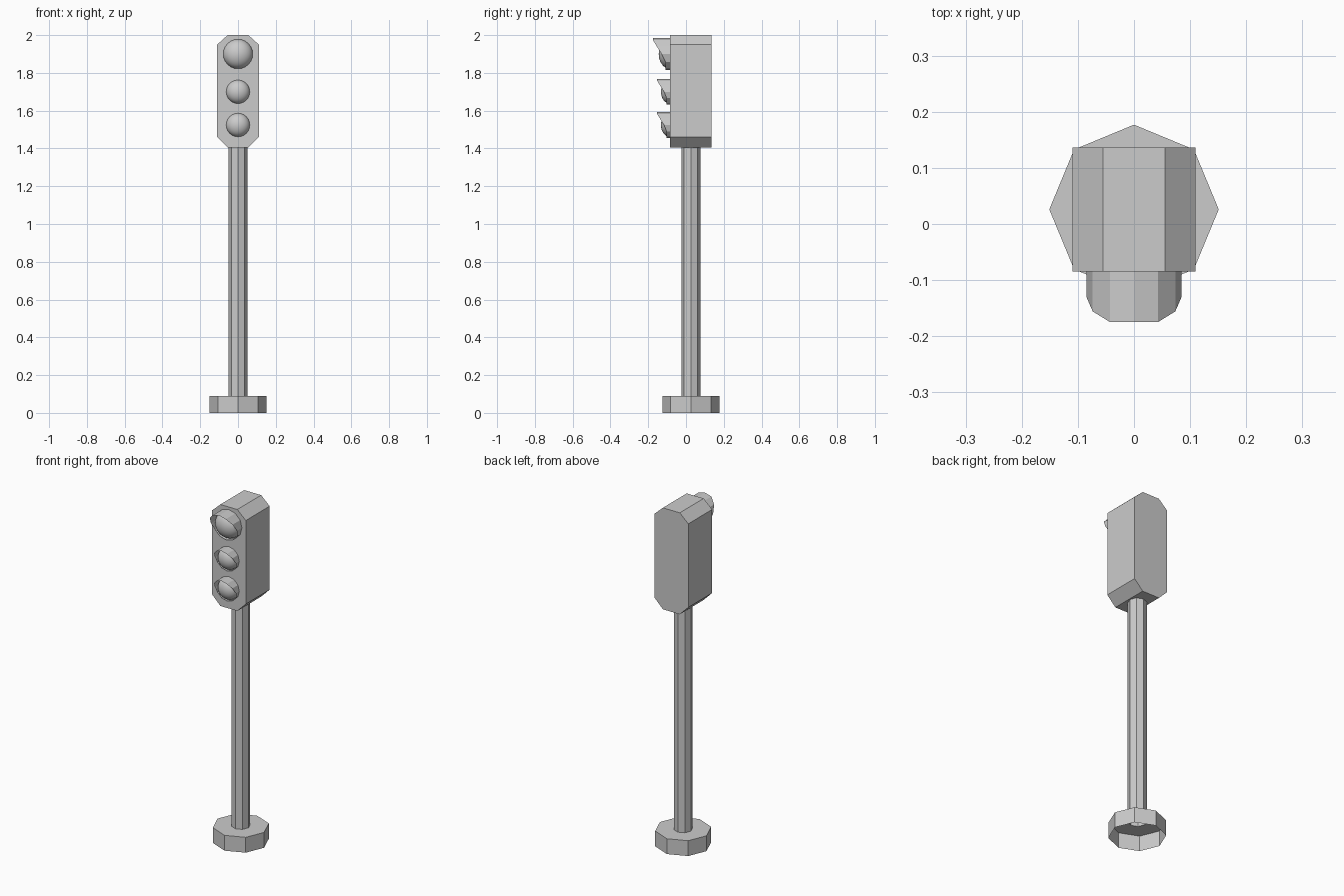
import bpy, bmesh
from math import sin, cos, pi

if "Cube" in bpy.data.objects:
    bpy.data.objects.remove(bpy.data.objects["Cube"])

POST_Y = 0.026      # post and base axis
FACE_Y = -0.085     # front face of the housing


def finish(name, bm, smooth=False):
    bmesh.ops.recalc_face_normals(bm, faces=bm.faces)
    mesh = bpy.data.meshes.new(name)
    bm.to_mesh(mesh)
    bm.free()
    for p in mesh.polygons:
        p.use_smooth = smooth
    ob = bpy.data.objects.new(name, mesh)
    bpy.context.collection.objects.link(ob)
    return ob


def loft(name, rings, smooth=False, cap=False):
    """Skin a list of closed rings of points; cap fills both ends."""
    bm = bmesh.new()
    rows = [[bm.verts.new(p) for p in ring] for ring in rings]
    n = len(rows[0])
    for a, b in zip(rows, rows[1:]):
        for i in range(n):
            j = (i + 1) % n
            bm.faces.new((a[i], a[j], b[j], b[i]))
    if cap:
        bm.faces.new(rows[0])
        bm.faces.new(rows[-1])
    return finish(name, bm, smooth)


def octagon(r, z):
    return [(r * sin(i * pi / 4), POST_Y + r * cos(i * pi / 4), z) for i in range(8)]


# Octagonal foot, open underneath, running into the hollow post
loft("base", [octagon(0.151, 0), octagon(0.151, 0.09), octagon(0.05, 0.09)])
loft("post", [octagon(0.05, 0.09), octagon(0.05, 1.41)])

# Housing: chamfered rectangle extruded front to back
half = [(0.055, 1.405), (0.11, 1.46), (0.11, 1.95), (0.055, 2.0)]
profile = half + [(-x, z) for x, z in reversed(half)]
loft("housing", [[(x, y, z) for x, z in profile] for y in (FACE_Y, 0.136)], cap=True)


def lamp(label, z, r, reach):
    # Visor: 12-sided tube with a slanted front cut
    low = 0.26 * reach
    back, front = [], []
    for i in range(12):
        a = i * pi / 6
        x, h = r * sin(a), r * cos(a)
        depth = min(reach, max(low, reach - (0.866 * r - h) / 1.62))
        back.append((x, FACE_Y, z + h))
        front.append((x, FACE_Y - depth, z + h))
    loft(label + "_visor", [back, front])
    # Lens: shallow smooth dome
    bm = bmesh.new()
    bmesh.ops.create_uvsphere(bm, u_segments=24, v_segments=16, radius=1)
    bmesh.ops.delete(bm, geom=[v for v in bm.verts if v.co.z < -0.01], context='VERTS')
    for v in bm.verts:
        x, y, d = v.co
        v.co = (x * r * 0.92, FACE_Y - d * r * 0.7, z + y * r * 0.92)
    finish(label + "_lens", bm, smooth=True)


lamp("top", 1.90, 0.085, 0.09)
lamp("middle", 1.70, 0.068, 0.068)
lamp("bottom", 1.524, 0.068, 0.068)
